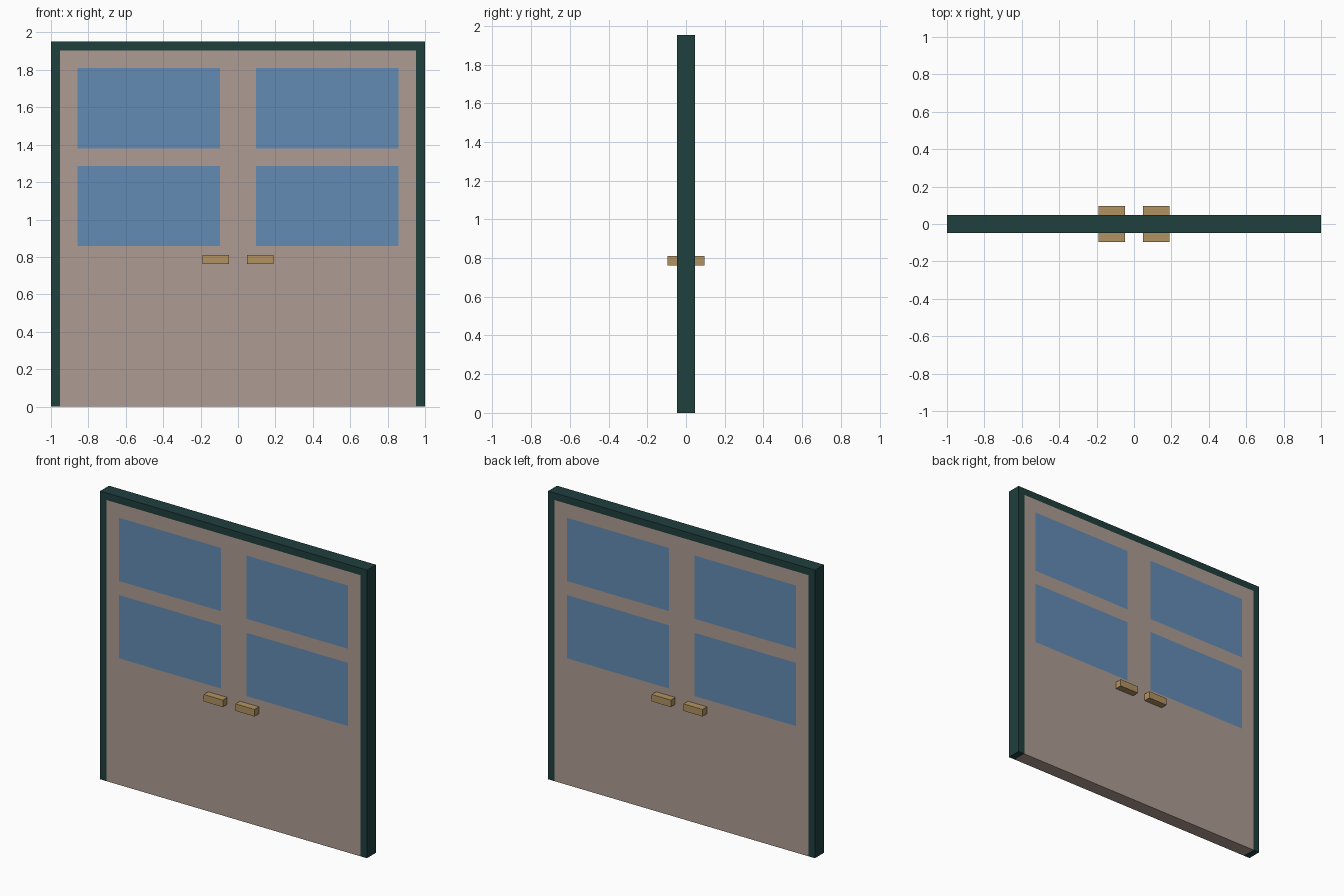
import bpy
import bmesh
from mathutils import Matrix, Vector

if "Cube" in bpy.data.objects:
    bpy.data.objects.remove(bpy.data.objects["Cube"])

U = 2 / 42      # one grid step of the design: the doorway is 42 steps wide
D = 1           # half depth of frame and leaves, in steps


def material(name, rgb):
    m = bpy.data.materials.new(name)
    m.diffuse_color = (*rgb, 1)
    m.use_nodes = True
    m.node_tree.nodes["Principled BSDF"].inputs["Base Color"].default_value = m.diffuse_color
    return m


FRAME = material("dark_green_paint", (0.014, 0.050, 0.048))
LEAF = material("taupe_paint", (0.42, 0.33, 0.29))
GLASS = material("blue_glass", (0.125, 0.26, 0.46))
BRASS = material("brass", (0.44, 0.29, 0.12))


def boxes(name, spans, mat):
    """One object made of boxes, each (x0, x1, y0, y1, z0, z1) in steps."""
    bm = bmesh.new()
    for x0, x1, y0, y1, z0, z1 in spans:
        centre = Vector((x0 + x1, y0 + y1, z0 + z1)) * U / 2
        size = Vector((abs(x1 - x0), abs(y1 - y0), z1 - z0)) * U
        bmesh.ops.create_cube(bm, size=1, matrix=Matrix.LocRotScale(centre, None, size))
    mesh = bpy.data.meshes.new(name)
    bm.to_mesh(mesh)
    bm.free()
    mesh.materials.append(mat)
    obj = bpy.data.objects.new(name, mesh)
    bpy.context.collection.objects.link(obj)
    return obj


# Frame header across the top
boxes("frame_header", [(-21, 21, -D, D, 40, 41)], FRAME)

PANES = ((18, 27), (29, 38))    # lower and upper pane heights

for side, s in (("left", -1), ("right", 1)):
    # Frame jamb
    boxes(f"frame_jamb_{side}", [(s * 20, s * 21, -D, D, 0, 40)], FRAME)

    # Door leaf: meeting stile, hinge stile, bottom panel, middle and top rails
    boxes(f"door_leaf_{side}", [
        (0, s * 2, -D, D, 0, 40),
        (s * 18, s * 20, -D, D, 0, 40),
        (s * 2, s * 18, -D, D, 0, 18),
        (s * 2, s * 18, -D, D, 27, 29),
        (s * 2, s * 18, -D, D, 38, 40),
    ], LEAF)

    # Flush glass panes
    for level, (z0, z1) in zip(("lower", "upper"), PANES):
        boxes(f"glass_{level}_{side}", [(s * 2, s * 18, -D, D, z0, z1)], GLASS)

    # Handles on both faces
    for face, f in (("front", -1), ("back", 1)):
        boxes(f"handle_{face}_{side}", [(s, s * 4, f * D, f * 2, 16, 17)], BRASS)
